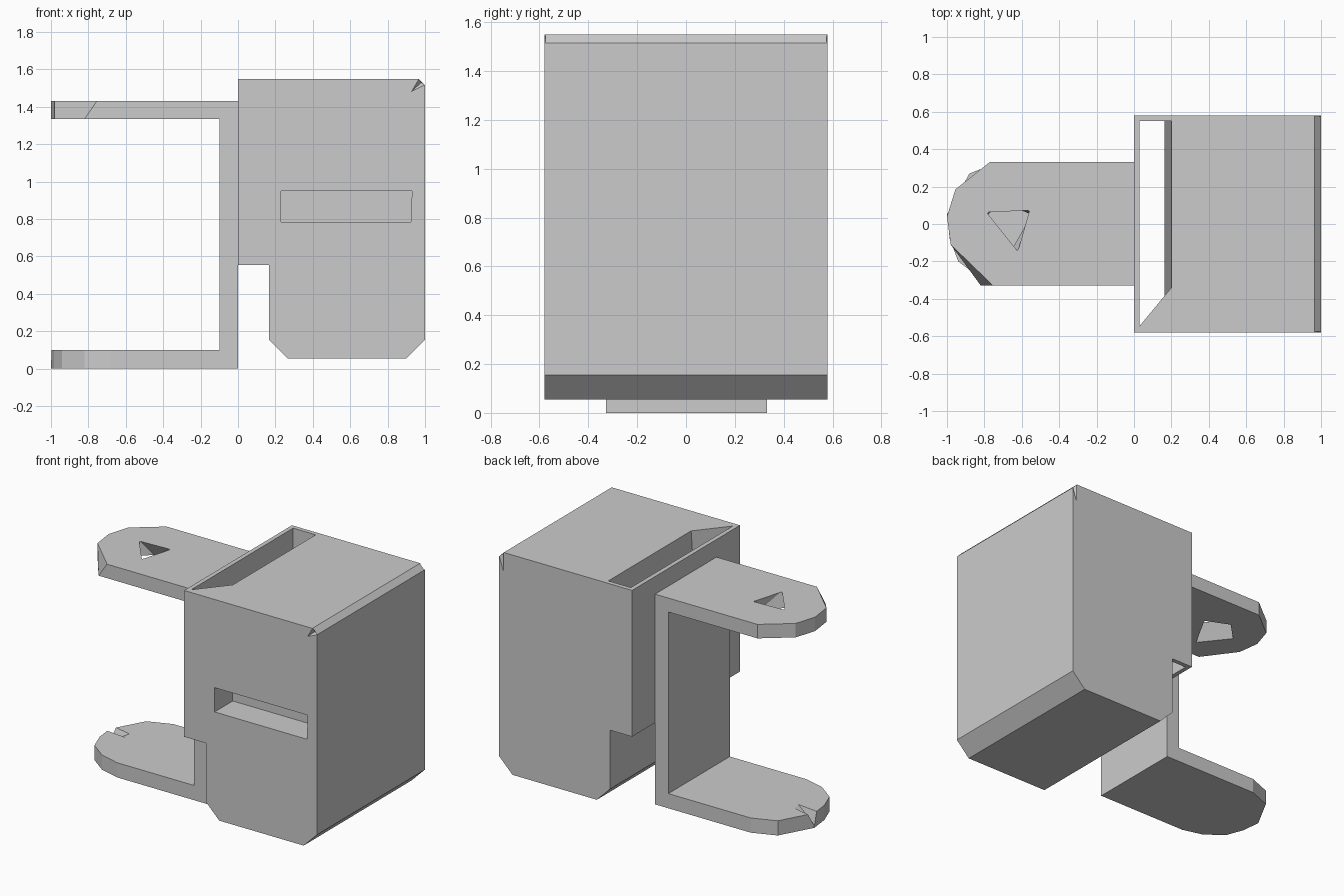
import bpy
import bmesh

cube = bpy.data.objects.get("Cube")
if cube:
    bpy.data.objects.remove(cube, do_unlink=True)

grey = bpy.data.materials.new("plain grey")
grey.use_nodes = True
GREY = (0.6, 0.6, 0.6, 1)
grey.diffuse_color = GREY
grey.node_tree.nodes["Principled BSDF"].inputs["Base Color"].default_value = GREY


def finish(name, bm):
    bmesh.ops.recalc_face_normals(bm, faces=bm.faces)
    mesh = bpy.data.meshes.new(name)
    bm.to_mesh(mesh)
    bm.free()
    mesh.materials.append(grey)
    obj = bpy.data.objects.new(name, mesh)
    bpy.context.collection.objects.link(obj)
    return obj


def loft(name, ring_a, ring_b):
    """Solid between two rings with the same number of points."""
    bm = bmesh.new()
    a = [bm.verts.new(p) for p in ring_a]
    b = [bm.verts.new(p) for p in ring_b]
    bm.faces.new(a)
    bm.faces.new(b)
    for i in range(len(a)):
        j = (i + 1) % len(a)
        bm.faces.new((a[i], a[j], b[j], b[i]))
    return finish(name, bm)


def hull(name, points):
    bm = bmesh.new()
    for p in points:
        bm.verts.new(p)
    bmesh.ops.convex_hull(bm, input=bm.verts)
    return finish(name, bm)


def at_z(outline, z):
    return [(x, y, z) for x, y in outline]


def at_y(profile, y):
    return [(x, y, z) for x, z in profile]


def cut(target, cutter):
    mod = target.modifiers.new(cutter.name, "BOOLEAN")
    mod.operation = "DIFFERENCE"
    mod.solver = "EXACT"
    mod.object = cutter
    cutter.hide_render = True
    bpy.context.view_layer.objects.active = target
    bpy.ops.object.modifier_apply(modifier=mod.name)
    bpy.data.objects.remove(cutter, do_unlink=True)


# Main block, extruded from its side profile
profile = [(0, 1.55), (0.965, 1.55), (1, 1.515), (1, 0.155), (0.9, 0.055),
           (0.265, 0.055), (0.165, 0.155), (0.165, 0.555), (0, 0.555)]
block = loft("block", at_y(profile, -0.58), at_y(profile, 0.58))

# Long slot running down behind the left wall, with one slanted end
slot_top = [(0.03, -0.545), (0.2, -0.34), (0.2, 0.55), (0.03, 0.55)]
slot_low = [(0.03, -0.545), (0.163, -0.385), (0.163, 0.55), (0.03, 0.55)]
cut(block, loft("long_slot", at_z(slot_top, 1.56), at_z(slot_low, 0.54)))

# Blind slot in the front face
front_slot = [(0.23, 0.95), (0.93, 0.95), (0.925, 0.785), (0.23, 0.785)]
cut(block, loft("front_slot", at_y(front_slot, -0.6), at_y(front_slot, -0.385)))

# Small nicks at both ends of the bevelled top edge
for side, low in ((-1, 1.475), (1, 1.4)):
    cut(block, hull("corner_nick", [
        (0.92 if side < 0 else 0.965, side * 0.585, low),
        (0.965, side * 0.585, 1.552), (1.002, side * 0.585, 1.515),
        (0.98, side * 0.55, 1.53)]))

# Bracket back plate
plate = [(-0.1, -0.328), (0, -0.328), (0, 0.332), (-0.1, 0.332)]
loft("bracket_plate", at_z(plate, 0), at_z(plate, 1.43))

# Upper arm, with a tapering hole
root = [(-0.1, 0.332), (-0.1, -0.328)]
tip = [(-0.98, -0.11), (-1, 0.04), (-0.955, 0.185), (-0.77, 0.332)]
upper = loft("upper_arm",
             at_z(root + [(-0.82, -0.328)] + tip, 1.335),
             at_z(root + [(-0.755, -0.328)] + tip, 1.43))
hole_low = [(-0.71, 0.12), (-0.55, 0.05), (-0.69, -0.2), (-0.84, -0.01)]
hole_top = [(-0.67, 0.065), (-0.56, 0.07), (-0.62, -0.14), (-0.78, 0.06)]
cut(upper, hull("arm_hole", at_z(hole_low, 1.33) + at_z(hole_top, 1.435)))

# Lower arm, with a notch at the tip
lower_tip = [(-0.68, -0.328), (-0.82, -0.29), (-0.94, -0.2), (-0.985, -0.08),
             (-1, 0.05), (-0.88, 0.27), (-0.72, 0.332)]
lower = loft("lower_arm", at_z(root + lower_tip, 0), at_z(root + lower_tip, 0.1))
cut(lower, hull("tip_notch", [(-1.02, 0.1, 0.105), (-1.02, 0.02, 0.105),
                              (-0.85, 0.06, 0.105), (-0.84, 0, 0.105),
                              (-1.01, 0.05, 0.01)]))
